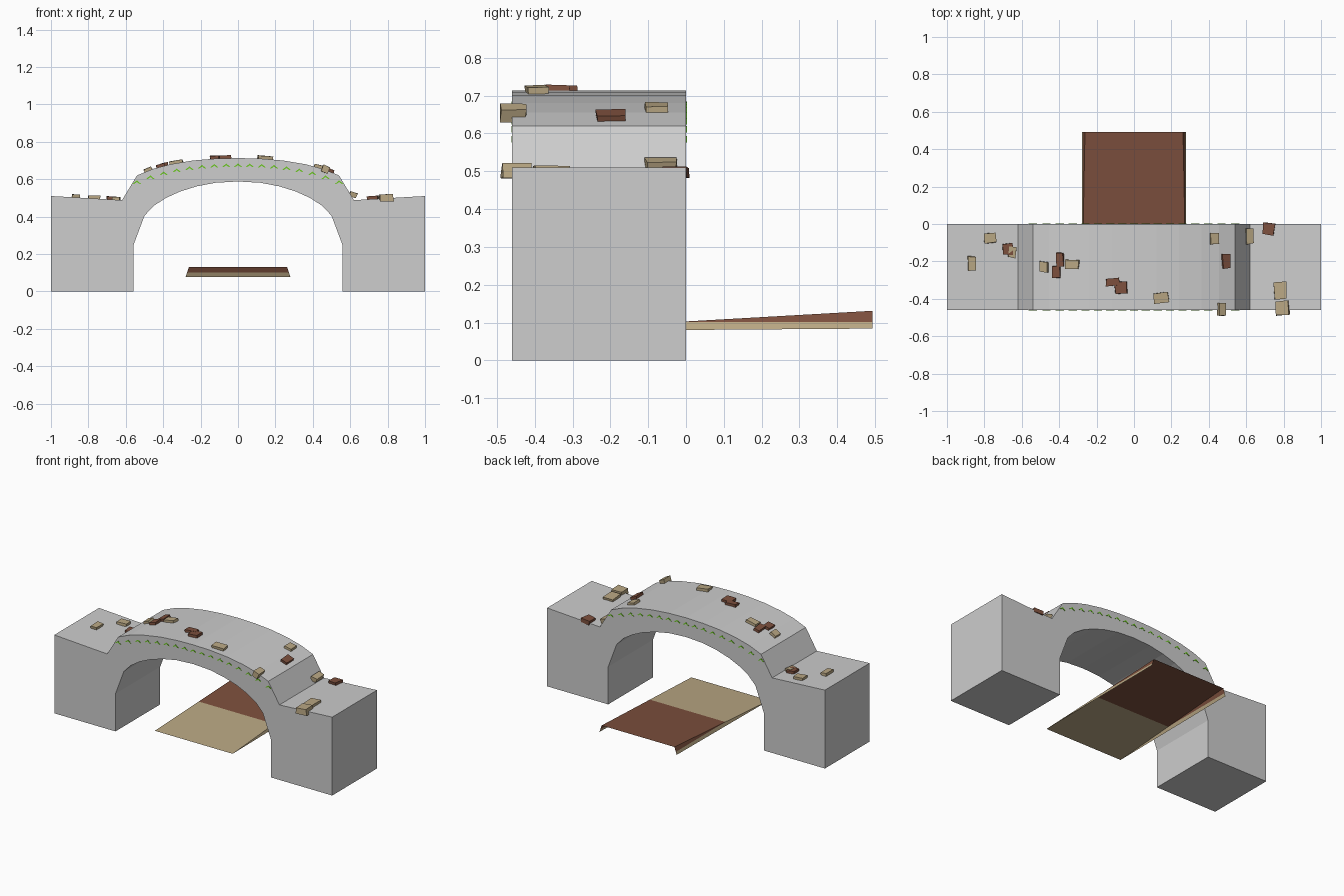
import bpy, bmesh, math, random
from mathutils import Vector, Matrix

random.seed(4)
cube = bpy.data.objects.get("Cube")
if cube:
    bpy.data.objects.remove(cube, do_unlink=True)


def material(name, rgb):
    m = bpy.data.materials.new(name)
    m.use_nodes = True
    col = (*rgb, 1)
    m.diffuse_color = col
    m.node_tree.nodes["Principled BSDF"].inputs["Base Color"].default_value = col
    return m


STONE = material("stone grey", (0.61, 0.61, 0.61))
TAN = material("sandy tan", (0.49, 0.39, 0.23))
BROWN = material("brick brown", (0.205, 0.08, 0.047))
GREEN = material("leaf green", (0.15, 0.58, 0.015))

FRONT, BACK = -0.46, 0.0


def finish(name, bm, *mats):
    mesh = bpy.data.meshes.new(name)
    bm.to_mesh(mesh)
    bm.free()
    for m in mats:
        mesh.materials.append(m)
    ob = bpy.data.objects.new(name, mesh)
    bpy.context.collection.objects.link(ob)
    return ob


def extrude_profile(bm, points, y0, y1):
    """Prism from an x-z outline, running from y0 to y1."""
    face = bm.faces.new([bm.verts.new((x, y0, z)) for x, z in points])
    ext = bmesh.ops.extrude_face_region(bm, geom=[face])["geom"]
    moved = [v for v in ext if isinstance(v, bmesh.types.BMVert)]
    bmesh.ops.translate(bm, verts=moved, vec=(0, y1 - y0, 0))


# Bridge: half outlines from the crown outward, mirrored
deck = [(0, 0.713), (0.12, 0.710), (0.24, 0.700), (0.36, 0.680),
        (0.455, 0.655), (0.54, 0.62), (0.62, 0.488), (1, 0.51)]
arch = [(0, 0.588), (0.12, 0.581), (0.22, 0.562), (0.31, 0.534), (0.385, 0.5),
        (0.45, 0.458), (0.5, 0.405), (0.56, 0.245), (0.56, 0)]
half = deck + [(1, 0)] + arch[::-1]
outline = half + [(-x, z) for x, z in half[-2:0:-1]]

bm = bmesh.new()
extrude_profile(bm, outline, FRONT, BACK)
bmesh.ops.recalc_face_normals(bm, faces=bm.faces)
finish("bridge", bm, STONE)


def surface(x):
    """Height and tilt angle of the deck at x."""
    for (xa, za), (xb, zb) in zip(deck, deck[1:]):
        if abs(x) <= xb:
            slope = (zb - za) / (xb - xa)
            return za + slope * (abs(x) - xa), -math.atan(slope) * (1 if x > 0 else -1)
    return deck[-1][1], 0


# Chevron trim along both faces of the arch
bm = bmesh.new()
for i in range(-8, 9):
    cx = i * (0.062 + 0.0007 * abs(i))
    top = 0.684 - 0.09 * (abs(cx) / 0.54) ** 2.4
    w, h, t = 0.022, 0.018, 0.009
    pts = [(cx - w, top - h), (cx, top), (cx + w, top - h),
           (cx + w - t, top - h), (cx, top - t), (cx - w + t, top - h)]
    extrude_profile(bm, pts, FRONT - 0.002, FRONT + 0.001)
    extrude_profile(bm, pts, BACK - 0.001, BACK + 0.002)
bmesh.ops.recalc_face_normals(bm, faces=bm.faces)
finish("chevron_trim", bm, GREEN)

# Ramp below the arch: sloping sheet with two tapering skirts
bm = bmesh.new()
tip, top, foot = ({s: bm.verts.new((s * x, y, z)) for s in (-1, 1)}
                  for x, y, z in [(0.28, -0.455, 0.077), (0.262, 0.493, 0.131),
                                  (0.278, 0.493, 0.084)])
bm.faces.new((tip[-1], tip[1], top[1], top[-1]))
bm.faces.new((tip[1], foot[1], top[1]))
bm.faces.new((tip[-1], top[-1], foot[-1]))
CUT = 0.102
bmesh.ops.bisect_plane(bm, geom=bm.verts[:] + bm.edges[:] + bm.faces[:],
                       plane_co=(0, 0, CUT), plane_no=(0, 0, 1))
for f in bm.faces:
    f.material_index = int(f.calc_center_median().z > CUT)
finish("ramp", bm, TAN, BROWN)

# Loose bricks: x, y, length, width
tan_bricks = [(-0.77, -0.075, 0.06, 0.05), (-0.867, -0.21, 0.04, 0.075),
              (-0.65, -0.15, 0.04, 0.06), (-0.48, -0.23, 0.045, 0.055),
              (-0.33, -0.215, 0.07, 0.05), (0.145, -0.395, 0.075, 0.055),
              (0.43, -0.08, 0.05, 0.06), (0.615, -0.065, 0.04, 0.08),
              (0.783, -0.355, 0.065, 0.085), (0.793, -0.45, 0.07, 0.075),
              (0.467, -0.457, 0.04, 0.065)]
brown_bricks = [(-0.675, -0.135, 0.05, 0.06), (-0.395, -0.19, 0.04, 0.075),
                (-0.415, -0.257, 0.045, 0.06), (-0.115, -0.31, 0.07, 0.04),
                (-0.07, -0.34, 0.065, 0.06), (0.49, -0.2, 0.045, 0.075),
                (0.72, -0.027, 0.06, 0.06)]


def bricks(name, layout, mat):
    bm = bmesh.new()
    for x, y, length, width in layout:
        z, tilt = surface(x)
        if abs(x) > 0.54 and abs(x) < 0.62:
            tilt *= 0.3
        thick = 0.038 if y < -0.44 else 0.026
        if abs(x - 0.615) < 0.01:
            z += 0.018
        new = bmesh.ops.create_cube(bm, size=1)["verts"]
        for v in new:
            jitter = Vector(random.uniform(-0.06, 0.06) for _ in range(3))
            v.co = (v.co + jitter) * Vector((1, 1, 1)).length / math.sqrt(3)
            v.co = Vector((v.co.x * length, v.co.y * width, v.co.z * thick))
        spin = Matrix.Rotation(random.uniform(-0.1, 0.1), 4, "Z")
        place = Matrix.Translation((x, y, z + 0.003))
        bmesh.ops.transform(bm, matrix=place @ Matrix.Rotation(tilt, 4, "Y") @ spin,
                            verts=new)
    finish(name, bm, mat)


bricks("tan_bricks", tan_bricks, TAN)
bricks("brown_bricks", brown_bricks, BROWN)
